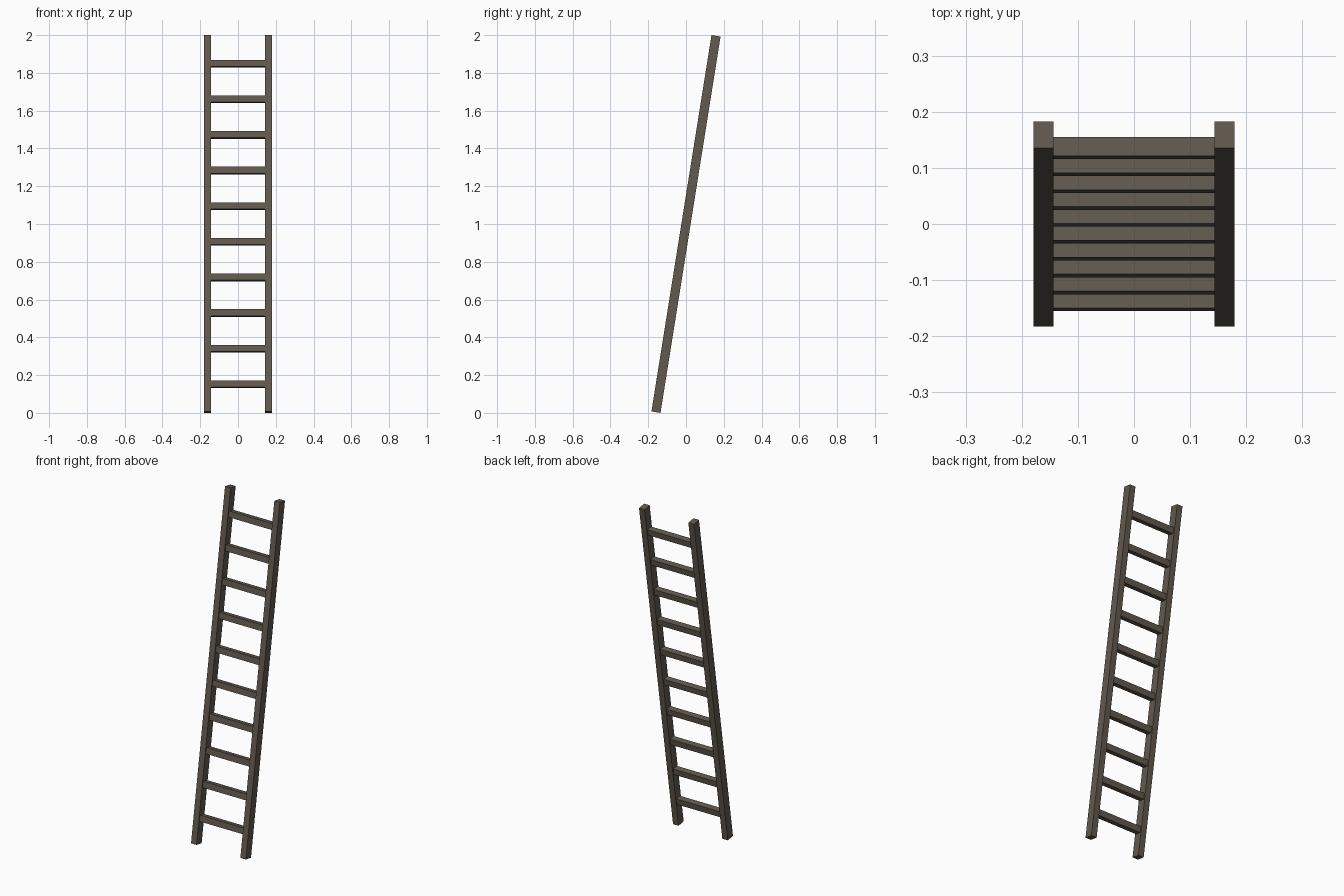
import bpy
import math
from mathutils import Matrix

if "Cube" in bpy.data.objects:
    bpy.data.objects.remove(bpy.data.objects["Cube"])

TILT = math.radians(9.07)
LENGTH = 2.0175      # rail length along the slope
STEP = 0.191         # rung spacing along the slope
lean = Matrix.Translation((0, 0, 1)) @ Matrix.Rotation(-TILT, 4, 'X')

wood = bpy.data.materials.new("dark_wood")
wood.diffuse_color = (0.12, 0.10, 0.078, 1)
wood.use_nodes = True
wood.node_tree.nodes["Principled BSDF"].inputs["Base Color"].default_value = wood.diffuse_color


def box(name, size, centre):
    """Box placed in the ladder's own frame, then leaned back."""
    bpy.ops.mesh.primitive_cube_add(size=1)
    ob = bpy.context.object
    ob.name = name
    ob.data.transform(Matrix.Diagonal((*size, 1)))
    ob.matrix_world = lean @ Matrix.Translation(centre)
    ob.data.materials.append(wood)
    return ob


# Side rails
for side, x in (("left", -0.1615), ("right", 0.1615)):
    box(side + "_rail", (0.036, 0.0486, LENGTH), (x, 0, 0))

# Ten rungs, evenly spaced about the middle
for i in range(10):
    box(f"rung_{i + 1}", (0.289, 0.0345, 0.0355), (0, 0, (i - 4.5) * STEP))
